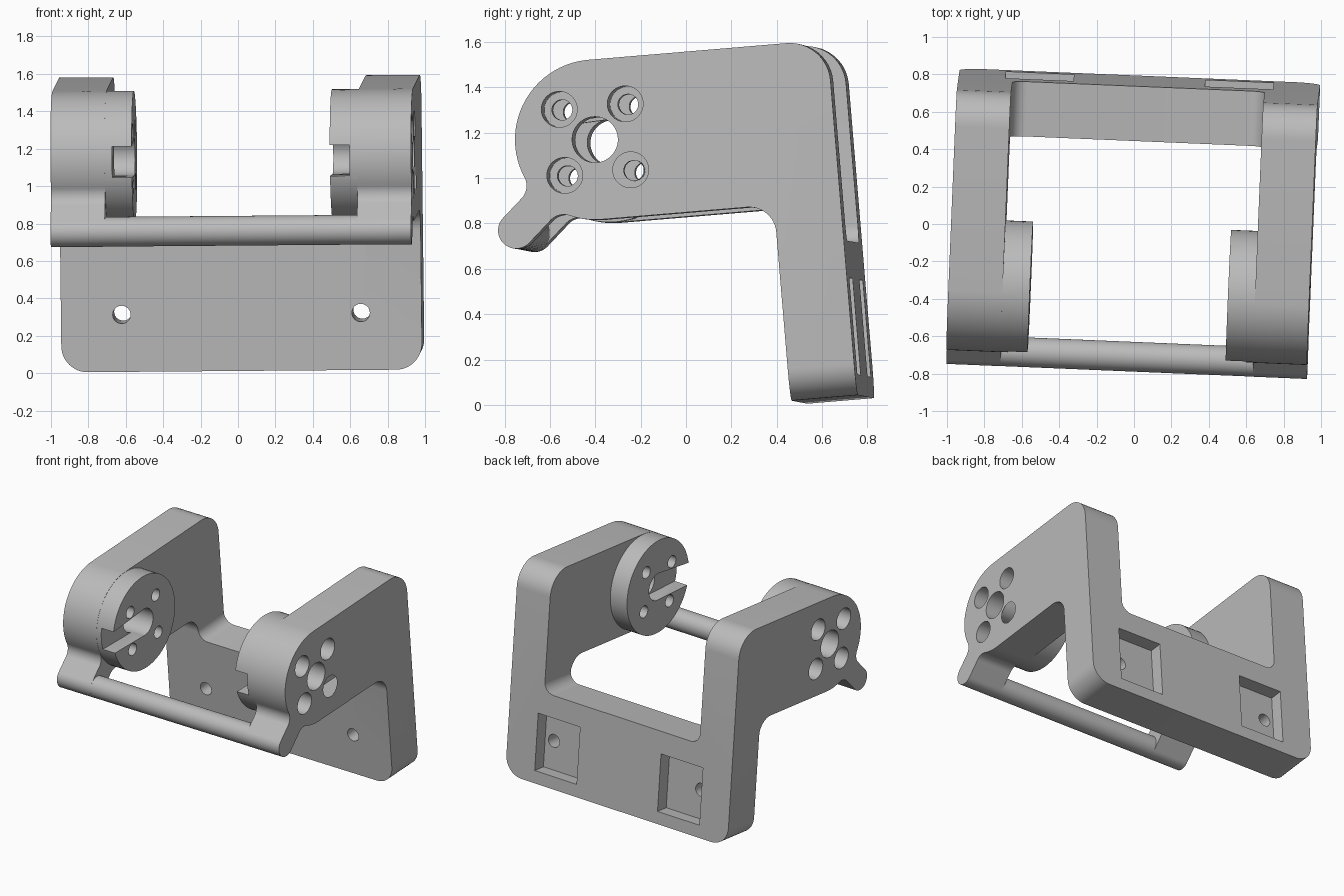
import bpy, bmesh, math
from math import sin, cos, radians, asin
from mathutils import Vector, Euler

old = bpy.data.objects.get("Cube")
if old:
    bpy.data.objects.remove(old, do_unlink=True)

grey = bpy.data.materials.new("plain grey")
grey.use_nodes = True
grey.diffuse_color = (0.5, 0.5, 0.5, 1)
grey.node_tree.nodes["Principled BSDF"].inputs["Base Color"].default_value = (0.5, 0.5, 0.5, 1)


def arc(c, r, a, b, n=16):
    """Points on an arc from angle a to b in degrees."""
    return [Vector((c[0] + r * cos(radians(a + (b - a) * i / n)),
                    c[1] + r * sin(radians(a + (b - a) * i / n)))) for i in range(n + 1)]


def fillet(prev, corner, nxt, r, n=12):
    """Right-angled corner replaced by an arc of radius r."""
    p = Vector(corner)
    d1 = (Vector(prev) - p).normalized() * r
    d2 = (Vector(nxt) - p).normalized() * r
    c = p + d1 + d2
    return [c - d2 * cos(t) - d1 * sin(t) for t in (math.pi / 2 * i / n for i in range(n + 1))]


def prism(name, axis, outline, a, b):
    """Outline extruded from a to b along the x or y axis."""
    bm = bmesh.new()
    place = (lambda p, w: (w, p[0], p[1])) if axis == "x" else (lambda p, w: (p[0], w, p[1]))
    lo = [bm.verts.new(place(p, a)) for p in outline]
    hi = [bm.verts.new(place(p, b)) for p in outline]
    bm.faces.new(lo)
    bm.faces.new(hi)
    for i in range(len(lo)):
        j = (i + 1) % len(lo)
        bm.faces.new((lo[i], lo[j], hi[j], hi[i]))
    bmesh.ops.recalc_face_normals(bm, faces=bm.faces)
    me = bpy.data.meshes.new(name)
    bm.to_mesh(me)
    bm.free()
    me.materials.append(grey)
    ob = bpy.data.objects.new(name, me)
    bpy.context.collection.objects.link(ob)
    return ob


def rod(name, axis, c, r, a, b, n=64):
    return prism(name, axis, arc(c, r, 0, 360 - 360 / n, n - 1), a, b)


def combine(target, tool, op):
    """Apply a boolean and remove the tool."""
    mod = target.modifiers.new("bool", "BOOLEAN")
    mod.operation, mod.object, mod.solver = op, tool, "EXACT"
    bpy.context.view_layer.update()
    me = bpy.data.meshes.new_from_object(target.evaluated_get(bpy.context.evaluated_depsgraph_get()))
    target.modifiers.clear()
    target.data = me
    bpy.data.objects.remove(tool, do_unlink=True)


# Main dimensions
HALF, INNER, BOSS = 0.965, 0.675, 0.53
BOTTOM, TOP, UNDER = -0.03, 1.541, 0.835
FRONT, BACK = 0.50, 0.794
R = (TOP - UNDER) / 2
HUB = Vector((-0.263, UNDER + R))
BAR, BAR_R, F = Vector((-0.643, 0.818)), 0.08, 0.08

# Side outline: leg, arm, round hub, and a neck running down to the bar
swing = math.degrees(asin((BAR_R + F) / (R + F)))
up_a, low_a = 225 - swing, 225 + swing
up_c, low_c = arc(HUB, R + F, up_a, low_a, 1)
side = [Vector((FRONT, BOTTOM)), Vector((BACK, BOTTOM))]
side += fillet((BACK, BOTTOM), (BACK, TOP), (FRONT, TOP), 0.18)
side += arc(HUB, R, 90, up_a, 32)
side += arc(up_c, F, up_a - 180, -45)[1:]
side += arc(BAR, BAR_R, 135, 315, 24)
side += arc(low_c, F, 135, low_a - 180)
side += arc(HUB, R, low_a, 270, 8)[1:]
side += fillet((0, UNDER), (FRONT, UNDER), (FRONT, BOTTOM), 0.12)
bracket = prism("bracket", "x", side, -HALF, HALF)

# Front outline: U-shaped frame with rounded corners
high, sill = 1.8, 0.655
frame = [Vector((-HALF, high))]
frame += fillet((-HALF, high), (-HALF, BOTTOM), (0, BOTTOM), 0.14)
frame += fillet((0, BOTTOM), (HALF, BOTTOM), (HALF, high), 0.14)
frame += [Vector((HALF, high)), Vector((INNER, high))]
frame += fillet((INNER, high), (INNER, sill), (0, sill), 0.08)
frame += fillet((0, sill), (-INNER, sill), (-INNER, high), 0.08)
frame += [Vector((-INNER, high))]
combine(bracket, prism("frame", "y", frame, -1.5, 1.5), "INTERSECT")

for s in (-1, 1):
    # Round boss on the inside of each arm
    combine(bracket, rod("boss", "x", HUB, R - 0.001, s * BOSS, s * (INNER + 0.02)), "UNION")
    # Centre hole and four counterbored screw holes
    combine(bracket, rod("bore", "x", HUB, 0.101, s * 0.4, s * 1.1), "DIFFERENCE")
    for dy in (-0.146, 0.146):
        for dz in (-0.146, 0.146):
            c = HUB + Vector((dy, dz))
            combine(bracket, rod("screw", "x", c, 0.045, s * 0.4, s * 1.1, 32), "DIFFERENCE")
            combine(bracket, rod("sink", "x", c, 0.079, s * (INNER - 0.01), s * 1.1, 40), "DIFFERENCE")
    # Tapered slot from the hub out to the front edge
    slot = [HUB + Vector(v) for v in ((0, 0.1), (-0.5, 0.075), (-0.5, -0.075), (0, -0.1))]
    combine(bracket, prism("slot", "x", slot, s * 0.4, s * (BOSS + 0.105)), "DIFFERENCE")
    # Rear pocket with its screw hole
    x0, x1, z0, z1 = s * 0.352, s * 0.716, 0.063, 0.49
    pocket = [(x0, z0), (x1, z0), (x1, z1), (x0, z1)]
    combine(bracket, prism("pocket", "y", pocket, BACK - 0.1, 1), "DIFFERENCE")
    combine(bracket, rod("mount", "y", (s * 0.64, 0.277), 0.048, 0.3, 1, 32), "DIFFERENCE")

# Crossbar joining the two necks
crossbar = rod("crossbar", "x", BAR, BAR_R - 0.0005, -INNER - 0.05, INNER + 0.05, 48)

# Whole model sits at a slight tilt
for ob in (bracket, crossbar):
    ob.rotation_euler = Euler((radians(4.8), radians(-0.46), radians(-2.4)))
    bpy.ops.object.select_all(action="DESELECT")
    ob.select_set(True)
    bpy.context.view_layer.objects.active = ob
    bpy.ops.object.shade_smooth_by_angle(angle=radians(30))
